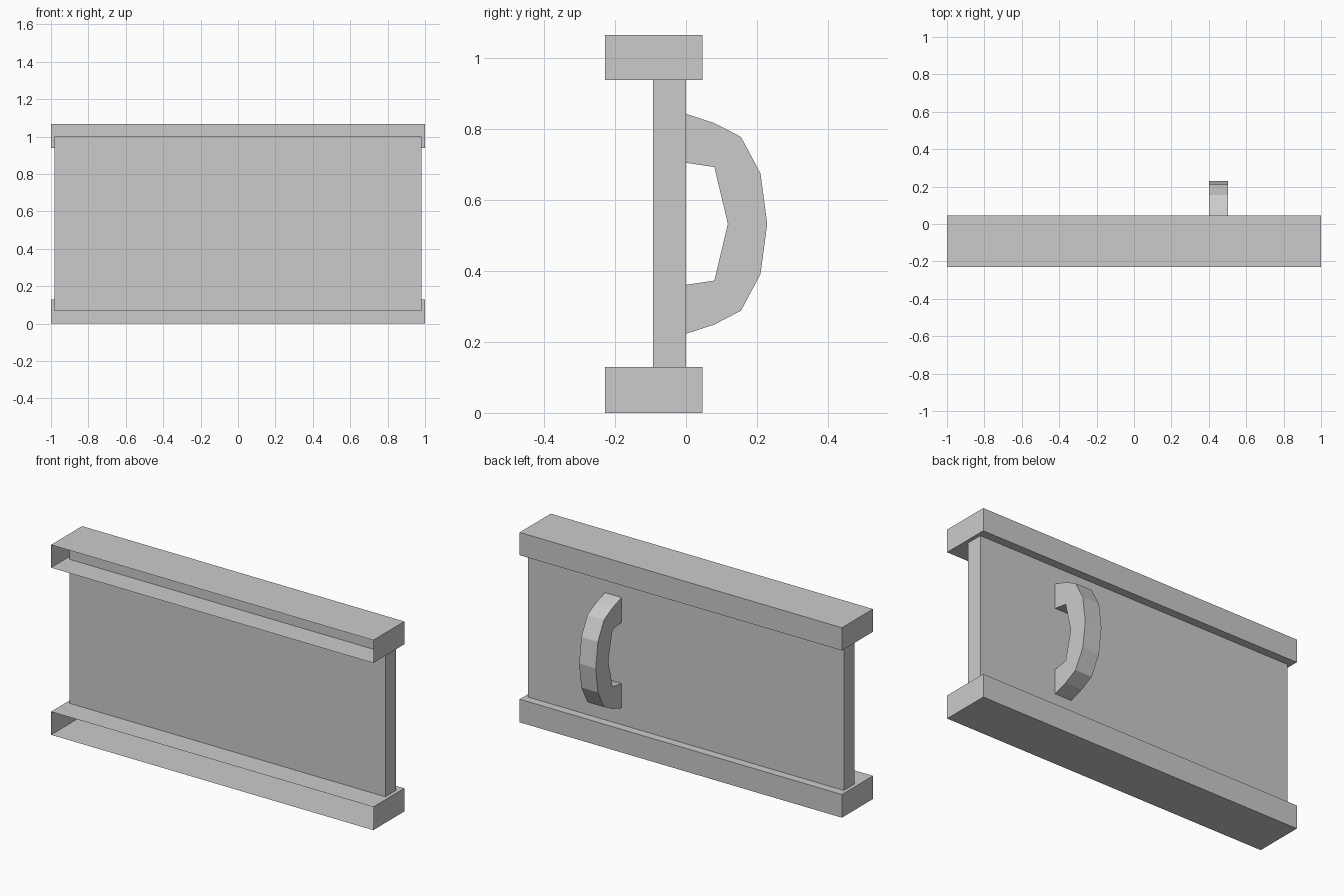
import bpy, bmesh

if "Cube" in bpy.data.objects:
    bpy.data.objects.remove(bpy.data.objects["Cube"])


def finish(name, bm):
    bmesh.ops.recalc_face_normals(bm, faces=bm.faces)
    mesh = bpy.data.meshes.new(name)
    bm.to_mesh(mesh)
    bm.free()
    obj = bpy.data.objects.new(name, mesh)
    bpy.context.collection.objects.link(obj)
    return obj


def extrude_x(name, profile, x0, x1, open_edges=()):
    """Extrude a closed (y, z) profile along x; edges listed in open_edges get no wall."""
    bm = bmesh.new()
    a = [bm.verts.new((x0, y, z)) for y, z in profile]
    b = [bm.verts.new((x1, y, z)) for y, z in profile]
    bm.faces.new(a)
    bm.faces.new(b[::-1])
    n = len(profile)
    for i in range(n):
        if i not in open_edges:
            j = (i + 1) % n
            bm.faces.new((a[i], b[i], b[j], a[j]))
    return finish(name, bm)


def rect(y0, y1, z0, z1):
    return [(y0, z0), (y1, z0), (y1, z1), (y0, z1)]


# Rails: thin-walled channels, open at the front
for name, z0, z1 in (("bottom_rail", 0.0, 0.13), ("top_rail", 0.938, 1.066)):
    extrude_x(name, rect(-0.229, 0.046, z0, z1), -1.0, 1.0, open_edges=(3,))

# Sliding panel, its edges tucked into the rails
extrude_x("door_panel", rect(-0.093, 0.0, 0.067, 1.0), -0.98, 0.98)

# Handle: faceted bow, mirrored about its middle height
mid = 0.533
outer = [(0.0, 0.31), (0.08, 0.284), (0.155, 0.245), (0.21, 0.142)]
inner = [(0.0, 0.172), (0.08, 0.16)]


def bow(half, tip):
    upper = [(y, mid + h) for y, h in half]
    lower = [(y, mid - h) for y, h in reversed(half)]
    return upper + [(tip, mid)] + lower


profile = bow(outer, 0.229) + bow(inner, 0.118)[::-1]
# the two edges against the panel stay open
extrude_x("handle", profile, 0.4, 0.503, open_edges=(8, len(profile) - 1))
